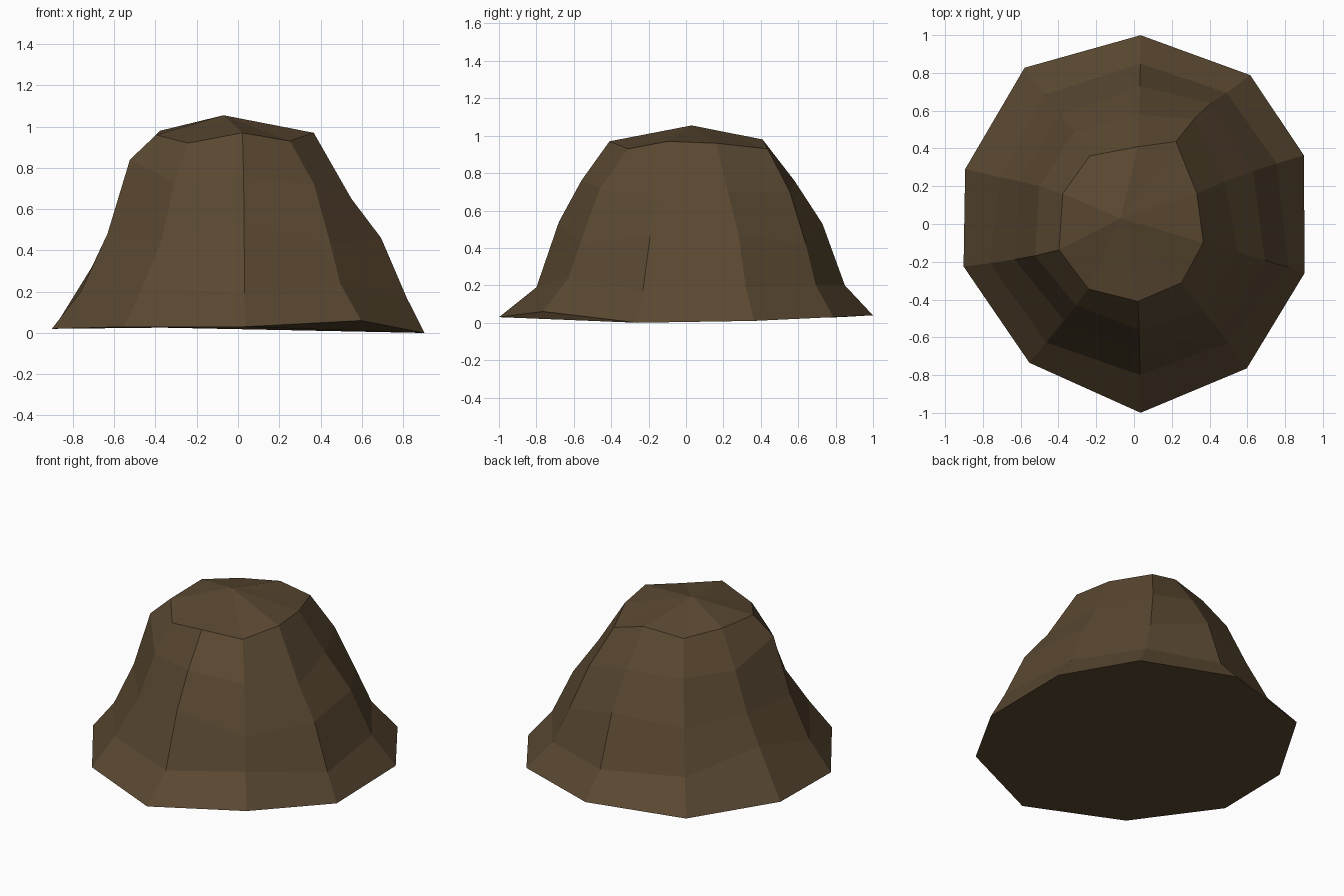
import bpy
import bmesh
from math import cos, sin, radians
from mathutils import Vector

default_cube = bpy.data.objects.get("Cube")
if default_cube:
    bpy.data.objects.remove(default_cube, do_unlink=True)

SIDES = 10

# Each ring runs counter-clockwise from the front: radii, then heights
RINGS = [
    ((1, .97, .94, .97, 1, 1, 1.01, .94, .93, .92),
     (.03, .06, 0, .01, .03, .04, .03, .02, .02, .03)),
    ((.8, .8, .85, .82, .85, .85, .83, .75, .79, .78),
     (.19, .24, .17, .19, .2, .2, .22, .32, .2, .22)),
    ((.68, .72, .72, .69, .76, .73, .7, .65, .66, .63),
     (.54, .43, .46, .47, .42, .53, .48, .5, .48, .45)),
    ((.56, .59, .57, .53, .64, .58, .58, .54, .55, .53),
     (.76, .72, .65, .7, .7, .76, .75, .75, .84, .73)),
    ((.41, .4, .38, .37, .49, .41, .43, .41, .42, .42),
     (.97, .93, .97, .96, .93, .98, .95, .98, .96, .92)),
]

# Angular wobble of each spoke, in degrees, at the foot and at the crown
FOOT_TWIST = (2, 2, 2, 4, -2, -2, -1, 0, -4, -1)
CROWN_TWIST = (3, 3, 3, 8, 9, -3, -3, -5, 1, 1)
PEAK = Vector((-.07, .03, 1.055))


def make_material(name, colour):
    """Plain matte material with the same viewport and render colour."""
    material = bpy.data.materials.new(name)
    material.use_nodes = True
    material.diffuse_color = colour
    shader = material.node_tree.nodes["Principled BSDF"]
    shader.inputs["Base Color"].default_value = colour
    shader.inputs["Roughness"].default_value = 1
    return material


def add_ring(bm, level, radii, heights):
    """One uneven ring of the mound; level goes from foot to crown."""
    blend = level / (len(RINGS) - 1)
    ring = []
    for side in range(SIDES):
        foot, crown = FOOT_TWIST[side], CROWN_TWIST[side]
        twist = foot + (crown - foot) * blend
        angle = radians(side * 360 / SIDES - 90 + twist)
        position = Vector((radii[side] * cos(angle),
                           radii[side] * sin(angle),
                           heights[side]))
        ring.append(bm.verts.new(position))
    return ring


def bridge(bm, lower, upper):
    """Join two neighbouring rings with a band of quads."""
    for side in range(SIDES):
        following = (side + 1) % SIDES
        bm.faces.new((lower[side], lower[following],
                      upper[following], upper[side]))


# Sloping sides of the mound
bm = bmesh.new()
rings = [add_ring(bm, level, *ring) for level, ring in enumerate(RINGS)]
for lower, upper in zip(rings, rings[1:]):
    bridge(bm, lower, upper)

# Low faceted crown
peak = bm.verts.new(PEAK)
crown = rings[-1]
for side in range(SIDES):
    bm.faces.new((crown[side], crown[(side + 1) % SIDES], peak))

# Closed underside
bm.faces.new(list(reversed(rings[0])))
bmesh.ops.recalc_face_normals(bm, faces=bm.faces[:])

mesh = bpy.data.meshes.new("dirt_mound")
bm.to_mesh(mesh)
bm.free()

# Flat facets in a single earthy brown
mesh.materials.append(make_material("earth brown", (.102, .065, .031, 1)))
for polygon in mesh.polygons:
    polygon.use_smooth = False

mound = bpy.data.objects.new("dirt_mound", mesh)
bpy.context.collection.objects.link(mound)
